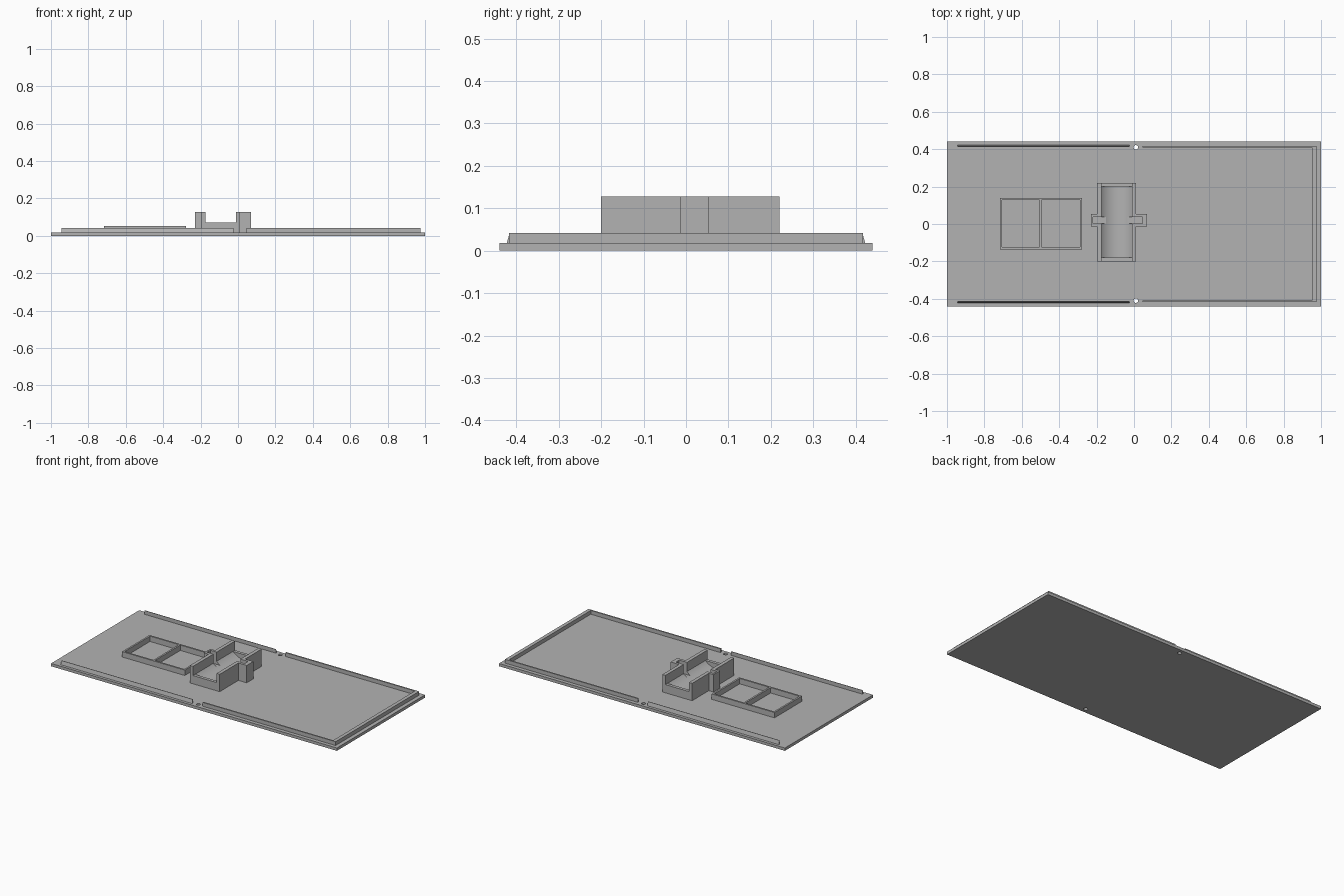
import bpy, bmesh, math
from mathutils import Vector

if "Cube" in bpy.data.objects:
    bpy.data.objects.remove(bpy.data.objects["Cube"])

grey = bpy.data.materials.new("plain grey")
grey.use_nodes = True
color = (0.45, 0.45, 0.45, 1)
grey.diffuse_color = color
grey.node_tree.nodes["Principled BSDF"].inputs["Base Color"].default_value = color

BASE = 0.018
RAIL_TOP = 0.042
SINK = 0.016


def prism(name, points, offset):
    """Extrude a closed outline of 3D points along an offset."""
    bm = bmesh.new()
    face = bm.faces.new([bm.verts.new(p) for p in points])
    moved = bmesh.ops.extrude_face_region(bm, geom=[face])["geom"]
    bmesh.ops.translate(bm, vec=Vector(offset),
                        verts=[v for v in moved if isinstance(v, bmesh.types.BMVert)])
    bmesh.ops.recalc_face_normals(bm, faces=bm.faces)
    mesh = bpy.data.meshes.new(name)
    bm.to_mesh(mesh)
    bm.free()
    mesh.materials.append(grey)
    obj = bpy.data.objects.new(name, mesh)
    bpy.context.collection.objects.link(obj)
    return obj


def box(name, x0, x1, y0, y1, z0, z1):
    outline = [(x0, y0, z0), (x1, y0, z0), (x1, y1, z0), (x0, y1, z0)]
    return prism(name, outline, (0, 0, z1 - z0))


def boolean(target, tool, operation):
    """Apply a boolean and discard its tool."""
    mod = target.modifiers.new(operation, "BOOLEAN")
    mod.operation = operation
    mod.solver = "EXACT"
    mod.object = tool
    bpy.context.view_layer.objects.active = target
    bpy.ops.object.modifier_apply(modifier=mod.name)
    bpy.data.objects.remove(tool)


# Base plate with a pin hole near each long edge
plate = box("base_plate", -1, 1, -0.44, 0.44, 0, BASE)
for side in (-1, 1):
    ring = [(0.01 + 0.012 * math.cos(a), side * 0.41 + 0.012 * math.sin(a), -0.05)
            for a in (math.tau * i / 20 for i in range(20))]
    boolean(plate, prism("hole_cutter", ring, (0, 0, 0.1)), "DIFFERENCE")

# Edge rails: bevelled outside on one half, thin and joined by an end rail on the other
for side, label in ((-1, "front"), (1, "back")):
    section = [(0.413, SINK), (0.423, SINK), (0.416, RAIL_TOP), (0.413, RAIL_TOP)]
    prism(label + "_bevelled_rail", [(-0.945, side * y, z) for y, z in section], (0.92, 0, 0))
    y0, y1 = sorted((side * 0.408, side * 0.417))
    box(label + "_thin_rail", 0.045, 0.96, y0, y1, SINK, RAIL_TOP)
box("end_rail", 0.952, 0.975, -0.417, 0.417, SINK, RAIL_TOP)

# Two-bay rectangular frame
frame = box("divided_frame", -0.717, -0.278, -0.135, 0.14, SINK, 0.052)
for x0, x1 in ((-0.706, -0.505), (-0.494, -0.289)):
    boolean(frame, box("bay_cutter", x0, x1, -0.124, 0.129, BASE, 0.1), "DIFFERENCE")

# Cradle: block with side lugs, open ends, rounded trough and axle slots
cradle = box("cradle", -0.197, 0.012, -0.2, 0.22, SINK, 0.128)
boolean(cradle, box("lugs", -0.23, 0.07, -0.013, 0.053, SINK, 0.128), "UNION")
cx, half, lip = -0.0925, 0.0825, 0.07
boolean(cradle, box("opening", cx - half, cx + half, -0.3, 0.3, lip, 0.2), "DIFFERENCE")
radius = 0.115
reach = math.asin(half / radius)
rise = radius * math.cos(reach)
arc = [(cx + radius * math.sin(a), -0.18, lip + rise - radius * math.cos(a))
       for a in (reach * (i / 12 - 1) for i in range(25))]
trough = [(cx - half, -0.18, 0.1)] + arc + [(cx + half, -0.18, 0.1)]
boolean(cradle, prism("trough", trough, (0, 0.38, 0)), "DIFFERENCE")
boolean(cradle, box("axle_slot", -0.22, 0.045, 0.004, 0.037, 0.05, 0.2), "DIFFERENCE")

# Smooth only the curved trough
bpy.ops.object.select_all(action="DESELECT")
cradle.select_set(True)
bpy.context.view_layer.objects.active = cradle
bpy.ops.object.shade_smooth_by_angle(angle=math.radians(20))
